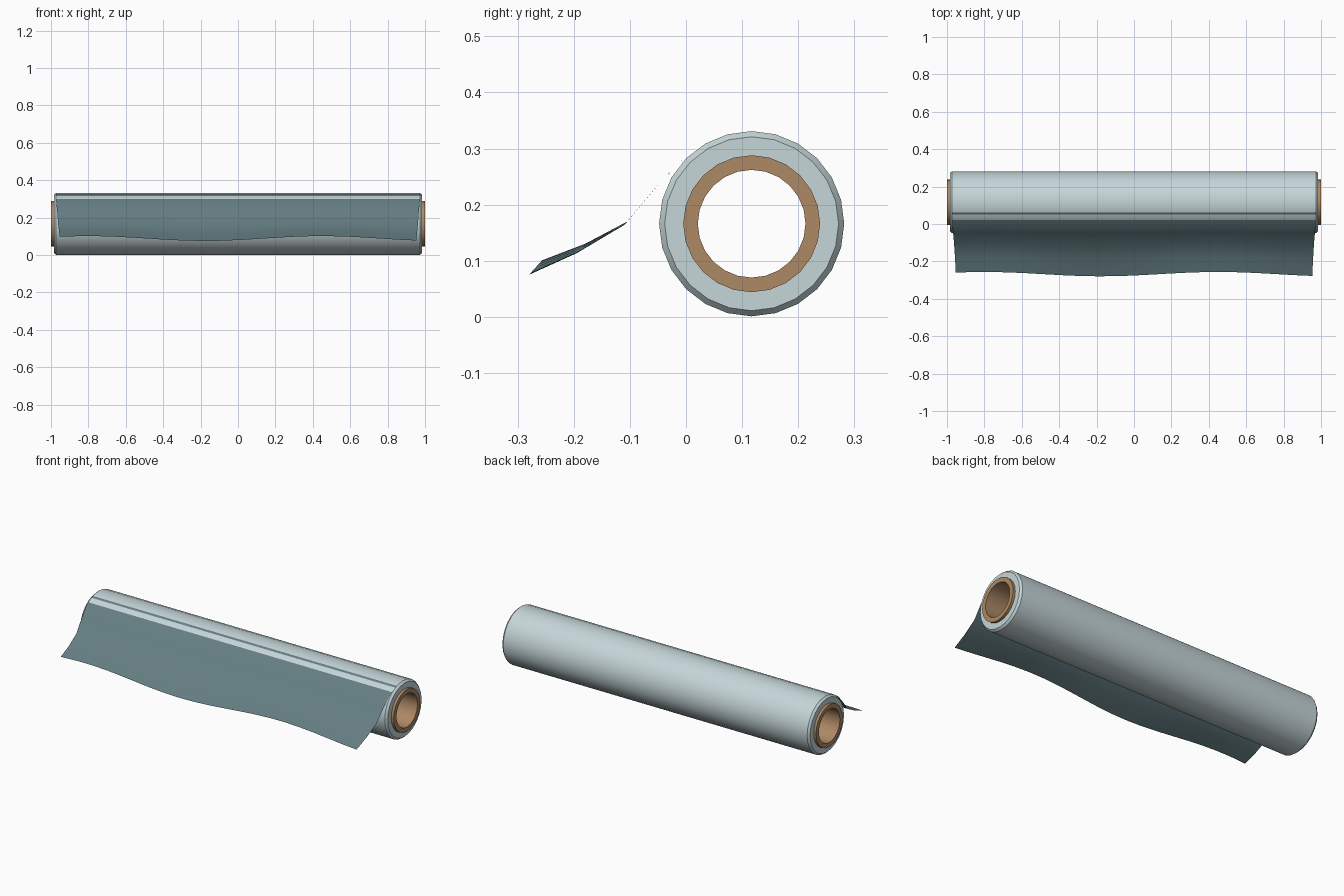
import bpy, bmesh, math

CENTRE_Y, CENTRE_Z, SIDES = 0.117, 0.166, 24

if "Cube" in bpy.data.objects:
    bpy.data.objects.remove(bpy.data.objects["Cube"], do_unlink=True)


def material(name, colour):
    mat = bpy.data.materials.new(name)
    mat.use_nodes = True
    mat.diffuse_color = (*colour, 1)
    mat.node_tree.nodes["Principled BSDF"].inputs["Base Color"].default_value = (*colour, 1)
    return mat


def finish(name, bm, mat, angle):
    mesh = bpy.data.meshes.new(name)
    bm.to_mesh(mesh)
    bm.free()
    obj = bpy.data.objects.new(name, mesh)
    bpy.context.collection.objects.link(obj)
    mesh.materials.append(mat)
    bpy.ops.object.select_all(action="DESELECT")
    obj.select_set(True)
    bpy.context.view_layer.objects.active = obj
    bpy.ops.object.shade_smooth_by_angle(angle=math.radians(angle))
    return obj


def lathe(name, profile, mat):
    """Revolve a closed (x, radius) profile around the roll axis."""
    bm = bmesh.new()
    rings = []
    for i in range(SIDES):
        a = math.tau * i / SIDES
        rings.append([bm.verts.new((x, CENTRE_Y + r * math.sin(a), CENTRE_Z + r * math.cos(a)))
                      for x, r in profile])
    n = len(profile)
    for i in range(SIDES):
        a, b = rings[i], rings[(i + 1) % SIDES]
        for j in range(n):
            k = (j + 1) % n
            bm.faces.new((a[j], a[k], b[k], b[j]))
    bmesh.ops.recalc_face_normals(bm, faces=bm.faces)
    return finish(name, bm, mat, 30)


pale = material("pale blue film", (0.56, 0.67, 0.69))
slate = material("slate blue film", (0.13, 0.21, 0.23))
card = material("brown cardboard", (0.42, 0.25, 0.13))

# Wound film with chamfered ends, and the cardboard core poking out of it
lathe("film_roll", [(-0.985, 0.12), (-0.985, 0.155), (-0.973, 0.165),
                    (0.973, 0.165), (0.985, 0.155), (0.985, 0.12)], pale)
lathe("cardboard_core", [(-1, 0.096), (-1, 0.122), (1, 0.122), (1, 0.096)], card)

# Loose sheet: (y, z, half width, ripple strength) from the roll to the free edge
rows = [(0.062, 0.322, 0.972, 0), (0.0, 0.287, 0.972, 0), (-0.05, 0.235, 0.967, 0.12),
        (-0.107, 0.167, 0.962, 0.25), (-0.187, 0.122, 0.957, 0.65), (-0.268, 0.088, 0.953, 1)]
COLUMNS = 20
bm = bmesh.new()
grid = []
for y, z, half, ripple in rows:
    line = []
    for i in range(COLUMNS + 1):
        x = half * (2 * i / COLUMNS - 1)
        wave = 0.013 * ripple * math.cos(math.tau * (x + 0.8) / 1.25)
        line.append(bm.verts.new((x, y + wave * 0.9, z + wave)))
    grid.append(line)
for upper, lower in zip(grid, grid[1:]):
    for i in range(COLUMNS):
        bm.faces.new((upper[i], lower[i], lower[i + 1], upper[i + 1]))
finish("loose_sheet", bm, slate, 60)
